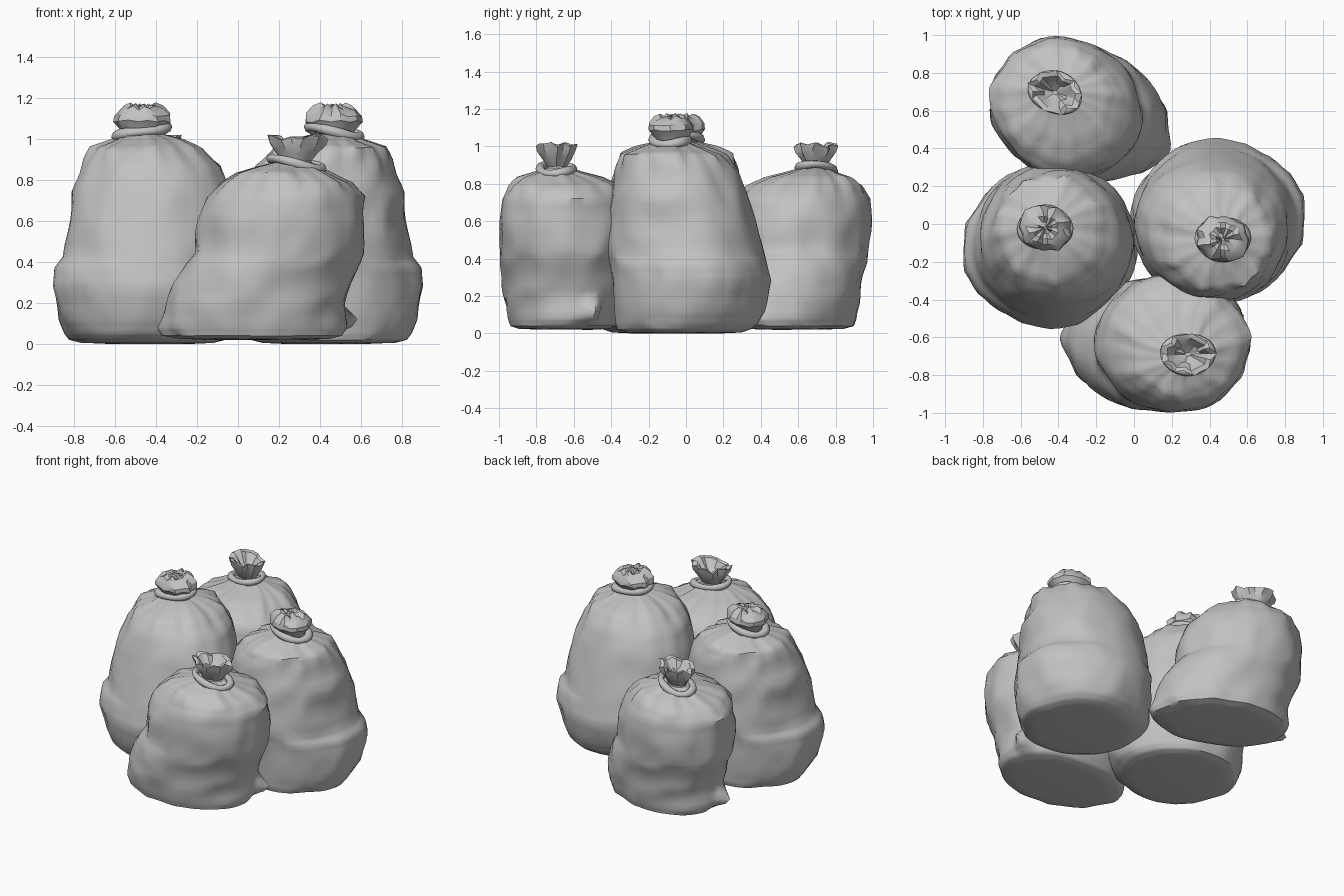
import bpy, bmesh, math, random
from mathutils import Vector, Matrix, noise

if "Cube" in bpy.data.objects:
    bpy.data.objects.remove(bpy.data.objects["Cube"])

random.seed(4)
SEGS = 60

grey = bpy.data.materials.new("plain_grey")
grey.use_nodes = True
GREY = (0.54, 0.54, 0.54, 1)
grey.diffuse_color = GREY
grey.node_tree.nodes["Principled BSDF"].inputs["Base Color"].default_value = GREY


def finish(name, bm, angle=40):
    """Turn a bmesh into a shaded object."""
    bmesh.ops.recalc_face_normals(bm, faces=bm.faces)
    mesh = bpy.data.meshes.new(name)
    bm.to_mesh(mesh)
    bm.free()
    mesh.materials.append(grey)
    obj = bpy.data.objects.new(name, mesh)
    bpy.context.collection.objects.link(obj)
    bpy.ops.object.select_all(action='DESELECT')
    obj.select_set(True)
    bpy.context.view_layer.objects.active = obj
    bpy.ops.object.shade_smooth_by_angle(angle=math.radians(angle))
    return obj


def loft(bm, rings):
    """Skin a stack of closed rings and cap both ends."""
    rows = [[bm.verts.new(p) for p in ring] for ring in rings]
    n = len(rows[0])
    for low, high in zip(rows, rows[1:]):
        for i in range(n):
            j = (i + 1) % n
            bm.faces.new((low[i], low[j], high[j], high[i]))
    bm.faces.new(rows[0][::-1])
    bm.faces.new(rows[-1])


def refine(levels, steps=3):
    """Add evenly spaced rows between the profile levels."""
    out = []
    for a, b in zip(levels, levels[1:]):
        for s in range(steps):
            out.append([p + (q - p) * s / steps for p, q in zip(a, b)])
    return out + [levels[-1]]


def sack(name, levels, corners, seed):
    """Bulging body; levels are z, x min, x max, y min, y max."""
    bm = bmesh.new()
    top = levels[-1][0]
    rings = []
    for z, x0, x1, y0, y1 in refine(levels):
        cx, cy, rx, ry = (x0 + x1) / 2, (y0 + y1) / 2, (x1 - x0) / 2, (y1 - y0) / 2
        gather = math.exp(-((top - z) / 0.12) ** 2)
        ring = []
        for i in range(SEGS):
            a = math.tau * i / SEGS
            c, s = math.cos(a), math.sin(a)
            # Slack film dents with ridges, and pleats running to the neck
            p = Vector((c * rx, s * ry, z * 0.8)) * 3.2 + Vector((seed, 0, 0))
            dent = 0.02 * noise.noise(p) - 0.035 * (abs(noise.noise(p * 1.6)) - 0.25)
            pleat = gather * (0.06 * math.sin(7 * a + seed) + 0.05 * math.sin(16 * a))
            k = 1.005 + pleat + dent / max(rx, 0.2) * min(1, (top - z) * 6)
            # Pinched film corners
            for angle, height, size, wide in corners:
                da = (a - angle + math.pi) % math.tau - math.pi
                k += size * math.exp(-(da / wide) ** 2 - ((z - height) / 0.06) ** 2)
            wave = 0.015 * noise.noise(p * 1.3) * min(1, z * 4)
            ring.append((cx + c * rx * k, cy + s * ry * k, max(0, z + wave)))
        rings.append(ring)
    loft(bm, rings)
    return finish(name, bm, 50)


def ruffle(name, center, rx, ry, height, profile):
    """Crumpled film above the tie; profile is (height, radius) fractions."""
    bm = bmesh.new()
    n = 18
    jitter = [random.uniform(-1, 1) for _ in range(n)]
    rings = []
    for row, (h, r) in enumerate(profile):
        ring = []
        for i in range(n):
            a = math.tau * i / n + 0.08 * jitter[(i + row) % n]
            fold = 1 + (0.05 * (-1) ** i + 0.1 * jitter[i]) * min(1, max(0, h) * 1.5)
            lift = h * height * (0.92 + 0.12 * jitter[(i * 5 + row // 3) % n])
            ring.append((center[0] + rx * r * fold * math.cos(a),
                         center[1] + ry * r * fold * math.sin(a), center[2] + lift))
        rings.append(ring)
    loft(bm, rings)
    return finish(name, bm, 30)


def tie(name, center, rx, ry, thick, tilt):
    """Tilted band around the neck."""
    bm = bmesh.new()
    n, m = 28, 8
    rows = []
    for i in range(n):
        a = math.tau * i / n
        row = []
        for j in range(m):
            b = math.tau * j / m
            fat = thick * (1 + 0.15 * math.sin(3 * a))
            x = (rx + fat * math.cos(b)) * math.cos(a)
            y = (ry + fat * math.cos(b)) * math.sin(a)
            z = fat * math.sin(b) - tilt * x + 0.006 * math.sin(2 * a)
            row.append(bm.verts.new(Vector(center) + Vector((x, y, z))))
        rows.append(row)
    for i in range(n):
        for j in range(m):
            k, l = (i + 1) % n, (j + 1) % m
            bm.faces.new((rows[i][j], rows[k][j], rows[k][l], rows[i][l]))
    return finish(name, bm, 60)


def duplicate(parts, names, angle, shift):
    """Second copy of a bag, turned about the middle and moved."""
    for part, name in zip(parts, names):
        copy = part.copy()
        copy.data = part.data.copy()
        copy.name = name
        copy.data.transform(Matrix.Translation(shift) @ Matrix.Rotation(math.radians(angle), 4, 'Z'))
        bpy.context.collection.objects.link(copy)


# Large bags, topped by a closed crumpled knot
large = [
    (0.00, 0.22, 0.64, -0.20, 0.18),
    (0.005, 0.11, 0.76, -0.31, 0.29),
    (0.02, 0.06, 0.81, -0.36, 0.335),
    (0.05, 0.03, 0.835, -0.375, 0.375),
    (0.12, 0.00, 0.87, -0.385, 0.41),
    (0.28, -0.02, 0.91, -0.39, 0.435),
    (0.37, -0.02, 0.895, -0.40, 0.42),
    (0.42, 0.00, 0.845, -0.41, 0.41),
    (0.60, 0.02, 0.82, -0.405, 0.38),
    (0.75, 0.04, 0.80, -0.395, 0.325),
    (0.87, 0.09, 0.755, -0.38, 0.265),
    (0.96, 0.18, 0.71, -0.345, 0.19),
    (1.00, 0.27, 0.61, -0.26, 0.10),
    (1.03, 0.37, 0.56, -0.17, 0.01),
]
knot = (0.47, -0.08, 1.035)
dome = ((-0.2, 0.6), (0.1, 0.75), (0.4, 1), (0.65, 0.97), (0.9, 0.75), (1, 0.5), (0.9, 0.25), (0.95, 0.06))
big_bag = [
    sack("left_large_sack", large, [(2.9, 0.1, 0.08, 0.16)], 2.0),
    tie("left_large_tie", knot, 0.125, 0.095, 0.024, 0.17),
    ruffle("left_large_ruffle", knot, 0.14, 0.125, 0.14, dome),
]
duplicate(big_bag, ("right_large_sack", "right_large_tie", "right_large_ruffle"), 180, (0, -0.10, 0))

# Small bags, with a foot spreading to one side and an open fan on top
small = [
    (0.02, -0.15, 0.33, -0.80, -0.50),
    (0.025, -0.27, 0.44, -0.89, -0.41),
    (0.04, -0.35, 0.50, -0.94, -0.36),
    (0.08, -0.37, 0.53, -0.955, -0.335),
    (0.20, -0.34, 0.53, -0.975, -0.30),
    (0.30, -0.30, 0.555, -0.98, -0.285),
    (0.38, -0.25, 0.58, -0.985, -0.28),
    (0.44, -0.20, 0.60, -0.985, -0.275),
    (0.60, -0.19, 0.615, -0.995, -0.275),
    (0.72, -0.14, 0.605, -0.98, -0.29),
    (0.79, -0.07, 0.545, -0.945, -0.35),
    (0.835, 0.00, 0.45, -0.89, -0.45),
    (0.86, 0.09, 0.39, -0.82, -0.56),
    (0.885, 0.19, 0.355, -0.76, -0.63),
]
knot = (0.285, -0.69, 0.88)
fan = ((-0.2, 0.55), (0.1, 0.5), (0.4, 0.7), (0.75, 0.9), (1, 0.97), (0.97, 0.75), (0.6, 0.45), (0.4, 0.1))
small_bag = [
    sack("front_small_sack", small, [(0.45, 0.12, 0.24, 0.12), (3.0, 0.06, 0.03, 0.16)], 7.0),
    tie("front_small_tie", knot, 0.125, 0.09, 0.022, 0.18),
    ruffle("front_small_ruffle", knot, 0.145, 0.105, 0.14, fan),
]
duplicate(small_bag, ("back_small_sack", "back_small_tie", "back_small_ruffle"), 160, (-0.385, -0.05, 0))
